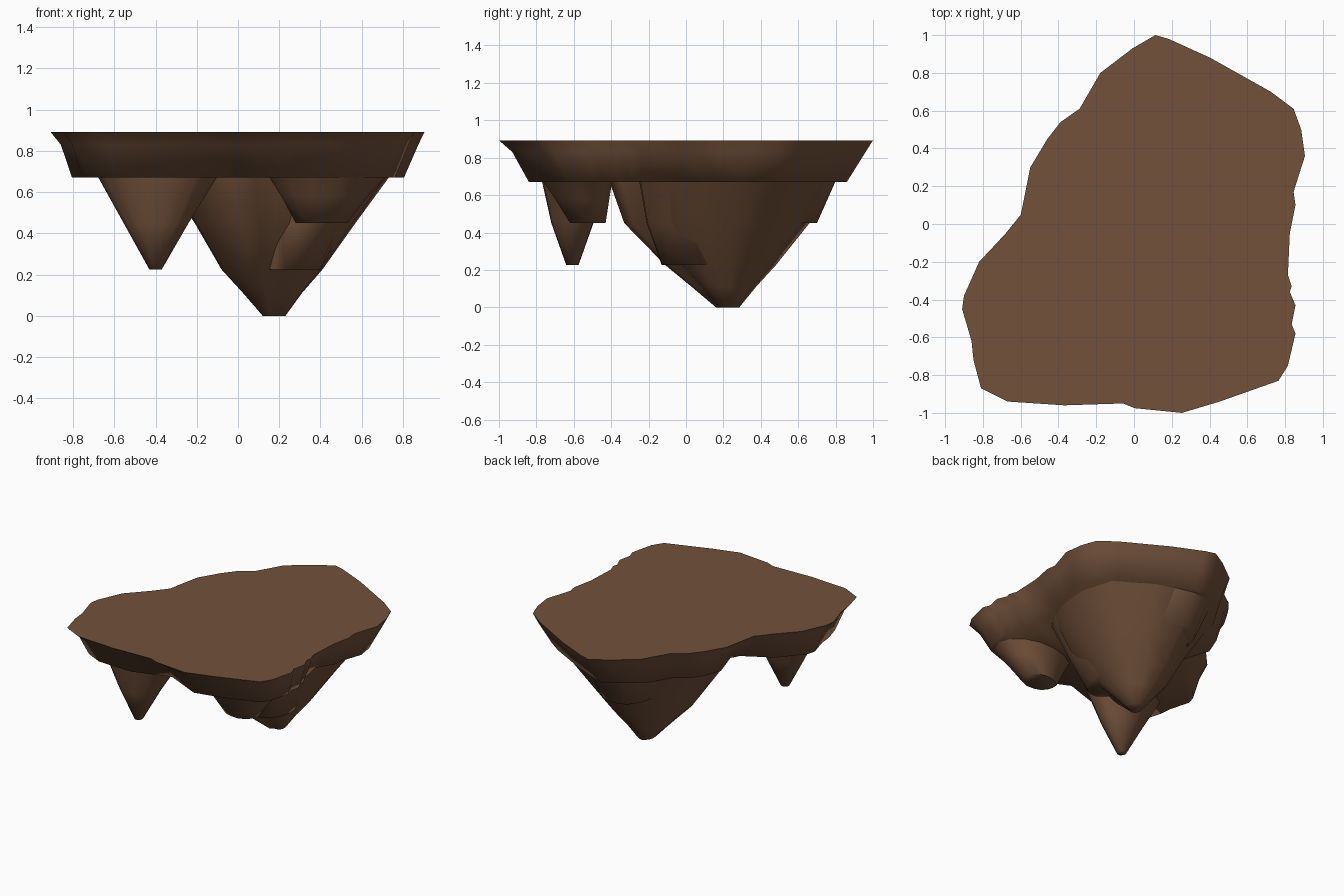
import bpy
import bmesh
import math
import random
from mathutils import Vector

random.seed(4)

default_cube = bpy.data.objects.get("Cube")
if default_cube:
    bpy.data.objects.remove(default_cube, do_unlink=True)

# Single rock colour
earth = bpy.data.materials.new("brown earth")
earth.use_nodes = True
earth_colour = (0.168, 0.082, 0.043, 1.0)
earth.diffuse_color = earth_colour
shader = earth.node_tree.nodes["Principled BSDF"]
shader.inputs["Base Color"].default_value = earth_colour
shader.inputs["Roughness"].default_value = 0.9


def normalise(points):
    """Map an outline into the unit square, so that any layer can reuse it."""
    xs = [p[0] for p in points]
    ys = [p[1] for p in points]
    return [((x - min(xs)) / (max(xs) - min(xs)),
             (y - min(ys)) / (max(ys) - min(ys))) for x, y in points]


def blob(sides, roughness):
    """Irregular rounded outline."""
    points = []
    for i in range(sides):
        angle = math.tau * i / sides
        radius = 1 + random.uniform(-roughness, roughness)
        points.append((radius * math.cos(angle), radius * math.sin(angle)))
    return points


def undercut(point, notches, weight):
    """Pull a rim point inwards where it lies near a notch."""
    pull = 0
    for x, y, reach, depth in notches:
        distance = math.hypot(point.x - x, point.y - y)
        pull += depth * math.exp(-(distance / reach) ** 2)
    point.xy = point.xy * (1 - weight * pull)
    return point


def loft(name, outline, layers, notches=()):
    """Skin an outline through layers of (z, left, right, front, back)."""
    unit = normalise(outline)
    bm = bmesh.new()
    rings = []
    for z, left, right, front, back in layers:
        weight = (layers[0][0] - z) / (layers[0][0] - layers[-1][0])
        ring = []
        for u, v in unit:
            point = Vector((left + u * (right - left),
                            front + v * (back - front), z))
            ring.append(bm.verts.new(undercut(point, notches, weight)))
        rings.append(ring)
    count = len(unit)
    for upper, lower in zip(rings, rings[1:]):
        for i in range(count):
            j = (i + 1) % count
            bm.faces.new((upper[i], upper[j], lower[j], lower[i]))
    bm.faces.new(rings[0])
    bm.faces.new(rings[-1])
    bmesh.ops.recalc_face_normals(bm, faces=bm.faces[:])
    mesh = bpy.data.meshes.new(name)
    bm.to_mesh(mesh)
    bm.free()
    mesh.materials.append(earth)
    part = bpy.data.objects.new(name, mesh)
    bpy.context.collection.objects.link(part)
    bpy.ops.object.select_all(action="DESELECT")
    part.select_set(True)
    bpy.context.view_layer.objects.active = part
    bpy.ops.object.shade_smooth_by_angle(angle=math.radians(75))


# Flat-topped slab with a ragged shoreline, undercut between its three roots
shoreline = [
    (0.11, 1), (-0.01, 0.93), (-0.18, 0.8), (-0.29, 0.61), (-0.39, 0.54),
    (-0.46, 0.45), (-0.55, 0.3), (-0.6, 0.05), (-0.68, -0.05), (-0.82, -0.2),
    (-0.9, -0.38), (-0.91, -0.45), (-0.86, -0.62), (-0.85, -0.72),
    (-0.81, -0.87), (-0.67, -0.94), (-0.37, -0.96), (-0.06, -0.95),
    (0, -0.975), (0.25, -1), (0.45, -0.94), (0.76, -0.83), (0.81, -0.75),
    (0.85, -0.58), (0.83, -0.53), (0.85, -0.43), (0.82, -0.36), (0.83, -0.33),
    (0.81, -0.27), (0.82, -0.05), (0.85, 0.1), (0.84, 0.17), (0.9, 0.36),
    (0.88, 0.5), (0.84, 0.61), (0.72, 0.7), (0.4, 0.88), (0.18, 0.98)]
rim_notches = [(-0.6, 0, 0.22, 0.3),
               (-0.05, -0.85, 0.18, 0.12),
               (0.76, -0.08, 0.13, 0.1)]
loft("island_slab", shoreline, [
    (0.893, -0.91, 0.905, -1, 1),
    (0.83, -0.86, 0.875, -0.93, 0.96),
    (0.67, -0.81, 0.805, -0.85, 0.86)], rim_notches)

# Large root hanging under the back of the slab
root_outline = [
    (0.12, 0.8), (-0.1, 0.66), (-0.28, 0.42), (-0.36, 0.15), (-0.35, -0.1),
    (-0.22, -0.31), (-0.04, -0.4), (0.08, -0.34), (0.2, -0.24), (0.45, -0.2),
    (0.64, -0.08), (0.71, 0.12), (0.73, 0.32), (0.66, 0.56), (0.4, 0.72)]
loft("main_root", root_outline, [
    (0.675, -0.36, 0.735, -0.41, 0.8),
    (0.45, -0.21, 0.57, -0.33, 0.66),
    (0.225, -0.08, 0.41, -0.11, 0.48),
    (0.11, 0.025, 0.31, 0.03, 0.375),
    (0, 0.12, 0.23, 0.16, 0.285)])

# Shallow lobes bulging out of the main root at the front left and the back
loft("front_root_lobe", blob(14, 0.04), [
    (0.675, 0.14, 0.68, -0.25, 0.35),
    (0.45, 0.12, 0.52, -0.21, 0.3),
    (0.225, 0.12, 0.4, -0.13, 0.26)])
loft("back_root_lobe", blob(12, 0.05), [
    (0.675, -0.14, 0.38, 0.3, 0.8),
    (0.45, -0.06, 0.3, 0.3, 0.7)])

# Pointed spike under the front right corner
loft("front_right_spike", blob(14, 0.05), [
    (0.675, -0.68, -0.1, -0.77, -0.4),
    (0.45, -0.555, -0.24, -0.72, -0.495),
    (0.225, -0.43, -0.37, -0.64, -0.575)])

# Blunt stub under the front left corner
loft("front_left_stub", blob(14, 0.05), [
    (0.675, 0.15, 0.72, -0.765, -0.395),
    (0.58, 0.21, 0.63, -0.7, -0.41),
    (0.45, 0.28, 0.53, -0.62, -0.43)])
